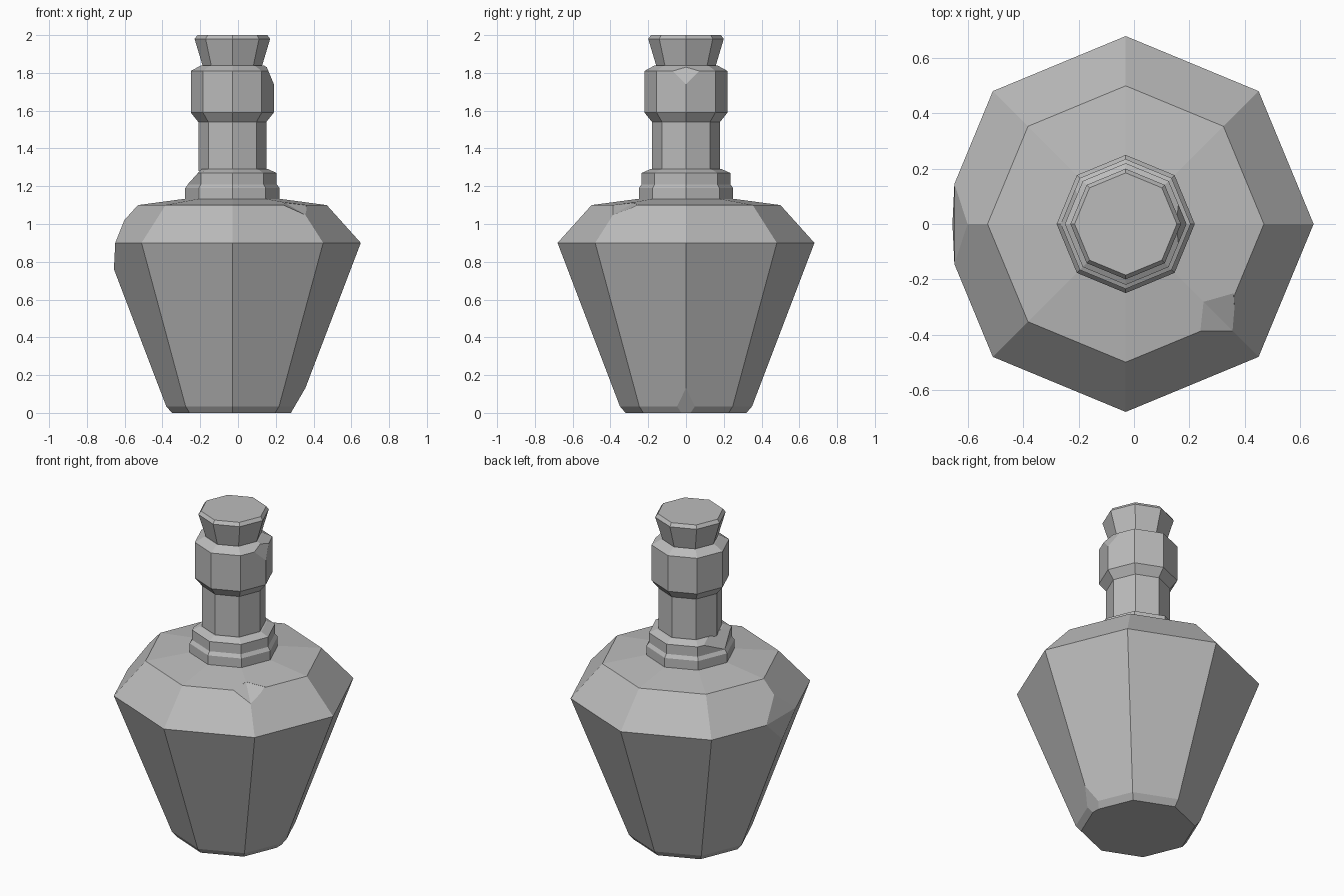
import bpy, bmesh, math
from mathutils import Vector

cube = bpy.data.objects.get("Cube")
if cube:
    bpy.data.objects.remove(cube)

AXIS_X = -0.03  # bottle axis sits slightly off centre because of the chipped rim
SIDES = 8

grey = bpy.data.materials.new("plain grey")
grey.use_nodes = True
grey.diffuse_color = (0.5, 0.5, 0.5, 1)
grey.node_tree.nodes["Principled BSDF"].inputs["Base Color"].default_value = grey.diffuse_color


def finish(name, bm):
    bmesh.ops.recalc_face_normals(bm, faces=bm.faces)
    mesh = bpy.data.meshes.new(name)
    bm.to_mesh(mesh)
    bm.free()
    mesh.materials.append(grey)
    obj = bpy.data.objects.new(name, mesh)
    bpy.context.collection.objects.link(obj)
    return obj


def lathe(name, profile, chips=()):
    """Octagonal turned part from (radius, height) pairs, with flat chips sliced off."""
    bm = bmesh.new()
    rings = []
    for r, z in profile:
        angles = [math.tau * i / SIDES for i in range(SIDES)]
        rings.append([bm.verts.new((AXIS_X + r * math.cos(a), r * math.sin(a), z)) for a in angles])
    for low, high in zip(rings, rings[1:]):
        for i in range(SIDES):
            j = (i + 1) % SIDES
            bm.faces.new((low[i], low[j], high[j], high[i]))
    bm.faces.new(rings[0][::-1])
    bm.faces.new(rings[-1])
    for point, normal in chips:
        cut = bmesh.ops.bisect_plane(bm, geom=bm.verts[:] + bm.edges[:] + bm.faces[:], dist=1e-5,
                                     plane_co=point, plane_no=Vector(normal).normalized(),
                                     clear_outer=True)
        edges = [e for e in cut["geom_cut"] if isinstance(e, bmesh.types.BMEdge)]
        bmesh.ops.holes_fill(bm, edges=edges, sides=0)
    return finish(name, bm)


# Body: tapered base, wide rim and shoulder; chips at the rim and at the foot
body = lathe("bottle_body",
             [(0.32, 0), (0.35, 0.035), (0.68, 0.9), (0.5, 1.1), (0.24, 1.135)],
             [((-0.65, 0, 0.9), (-1, 0, 0.05)),
              ((-0.65, 0, 0.9), (-1, 0, 0.4)),
              ((0.356, 0, 0.13), (0.13, 0, -0.076))])

# Dent knocked out of the shoulder edge
bm = bmesh.new()
for co in [(0.24, -0.39, 1.1), (0.25, -0.28, 1.112), (0.36, -0.25, 1.1),
           (0.37, -0.4, 1.04), (0.42, -0.45, 1.3)]:
    bm.verts.new(co)
bmesh.ops.convex_hull(bm, input=bm.verts[:])
cutter = finish("dent_cutter", bm)
cutter.hide_render = True
dent = body.modifiers.new("dent", 'BOOLEAN')
dent.operation = 'DIFFERENCE'
dent.solver = 'EXACT'
dent.object = cutter
bpy.context.view_layer.objects.active = body
bpy.ops.object.modifier_apply(modifier=dent.name)
bpy.data.objects.remove(cutter)

# Collar: two steps around the foot of the neck
lathe("collar",
      [(0.25, 1.1), (0.25, 1.19), (0.235, 1.21), (0.235, 1.27), (0.19, 1.29)],
      [((-0.275, 0, 1.2), (-1, 0, 0.9))])

# Neck
lathe("neck", [(0.18, 1.28), (0.18, 1.55)])

# Lip: thick ring at the mouth, chipped on one upper corner
lathe("lip", [(0.18, 1.54), (0.22, 1.59), (0.22, 1.81), (0.165, 1.84)],
      [((0.19, 0, 1.74), (0.06, 0, 0.025))])

# Stopper: flared plug with a slightly bevelled top
lathe("stopper", [(0.155, 1.83), (0.2, 1.98), (0.185, 2.0)])
